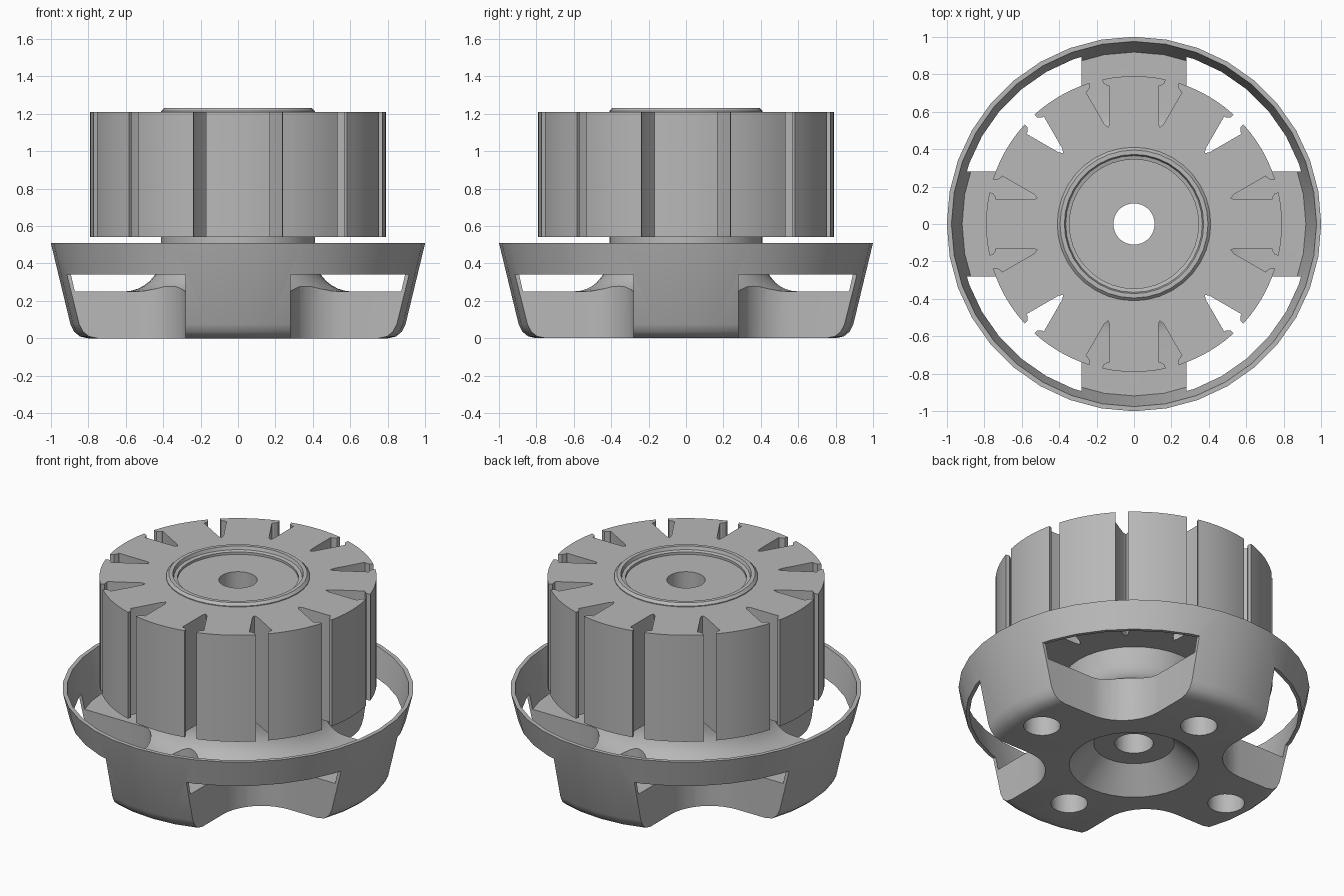
import bpy, bmesh, math
from math import sin, cos, pi, radians, sqrt

cube = bpy.data.objects.get("Cube")
if cube:
    bpy.data.objects.remove(cube)

# Single metal colour
metal = bpy.data.materials.new("grey_metal")
metal.use_nodes = True
grey = (0.48, 0.48, 0.48, 1)
metal.diffuse_color = grey
metal.node_tree.nodes["Principled BSDF"].inputs["Base Color"].default_value = grey


def finish(bm, name):
    bmesh.ops.recalc_face_normals(bm, faces=bm.faces)
    mesh = bpy.data.meshes.new(name)
    bm.to_mesh(mesh)
    bm.free()
    mesh.materials.append(metal)
    obj = bpy.data.objects.new(name, mesh)
    bpy.context.collection.objects.link(obj)
    return obj


def activate(obj):
    bpy.ops.object.select_all(action='DESELECT')
    obj.select_set(True)
    bpy.context.view_layer.objects.active = obj


def smooth(obj):
    activate(obj)
    bpy.ops.object.shade_smooth_by_angle(angle=radians(28))


def revolve(name, profile, sides):
    """Spin a closed (radius, height) loop round the z axis."""
    bm = bmesh.new()
    rings = [[bm.verts.new((r * cos(2 * pi * i / sides), r * sin(2 * pi * i / sides), z))
              for r, z in profile] for i in range(sides)]
    n = len(profile)
    for i in range(sides):
        a, b = rings[i], rings[(i + 1) % sides]
        for j in range(n):
            k = (j + 1) % n
            bm.faces.new((a[j], b[j], b[k], a[k]))
    return finish(bm, name)


def prism(bm, outline, low, high):
    """Extrude a flat outline between two heights."""
    face = bm.faces.new([bm.verts.new((x, y, low)) for x, y in outline])
    up = bmesh.ops.extrude_face_region(bm, geom=[face])
    for v in up["geom"]:
        if isinstance(v, bmesh.types.BMVert):
            v.co.z = high


def turn(points, angle):
    c, s = cos(angle), sin(angle)
    return [(x * c - y * s, x * s + y * c) for x, y in points]


# Base: tapered cup with a floor and a flared foot round the hub
flare = [(0.61 - 0.2 * sin(t), 0.45 - 0.2 * cos(t))
         for t in (pi / 2 * i / 8 for i in range(9))]
base = revolve("base", [
    (0.11, 0.14), (0.23, 0.14), (0.37, 0), (0.80, 0), (0.845, 0.01), (0.875, 0.035),
    (0.895, 0.075), (1, 0.51), (0.975, 0.51), (0.918, 0.25)] + flare
    + [(0.41, 0.5), (0.11, 0.5)], 36)

# Cutters: four filleted corner windows and four mounting holes
bm = bmesh.new()
edge, fillet = 0.28, 0.27
centre = edge + fillet
corner = [(1.2, edge)] + [(centre - fillet * sin(t), centre - fillet * cos(t))
                          for t in (pi / 2 * i / 10 for i in range(11))]
corner += [(edge, 1.2), (1.2, 1.2)]
for i in range(4):
    prism(bm, turn(corner, i * pi / 2), -0.1, 0.34)
    reach = (0.685, 0.575)[i % 2]
    hole = [(reach + 0.105 * cos(t), 0.105 * sin(t)) for t in (2 * pi * j / 24 for j in range(24))]
    prism(bm, turn(hole, i * pi / 2), -0.1, 0.35)
cutter = finish(bm, "window_cutter")
cutter.hide_render = True

cut = base.modifiers.new("windows", 'BOOLEAN')
cut.operation, cut.solver, cut.object = 'DIFFERENCE', 'EXACT', cutter
activate(base)
bpy.ops.object.modifier_apply(modifier=cut.name)
bpy.data.objects.remove(cutter)
smooth(base)

# Bearing tube with a chamfered rim and a shallow recess
smooth(revolve("bearing_tube", [
    (0.11, 0.5), (0.41, 0.5), (0.41, 1.215), (0.395, 1.23), (0.372, 1.23),
    (0.365, 1.21), (0.345, 1.205), (0.345, 1.19), (0.11, 1.19)], 36))

# Stator: twelve T-shaped teeth joined into one ring
bm = bmesh.new()
half = pi / 12
tip = radians(12.4)
side = [(0.535 * cos(half), 0.535 * sin(half)), (0.54, 0.13), (0.738, 0.13), (0.738, 0.14),
        (0.75, 0.162)]
arc = [(0.79 * cos(t), 0.79 * sin(t)) for t in (tip * (i / 3 - 1) for i in range(7))]
inner = [(0.4 * cos(t), 0.4 * sin(t)) for t in (half * (1 - i / 2) for i in range(5))]
tooth = [(x, -y) for x, y in side] + arc + side[::-1] + inner
for i in range(12):
    bm.faces.new([bm.verts.new((x, y, 0.54)) for x, y in turn(tooth, i * pi / 6)])
bmesh.ops.remove_doubles(bm, verts=bm.verts, dist=0.0005)
top = bmesh.ops.extrude_face_region(bm, geom=bm.faces[:], use_keep_orig=True)
for v in top["geom"]:
    if isinstance(v, bmesh.types.BMVert):
        v.co.z = 1.21
smooth(finish(bm, "stator"))
